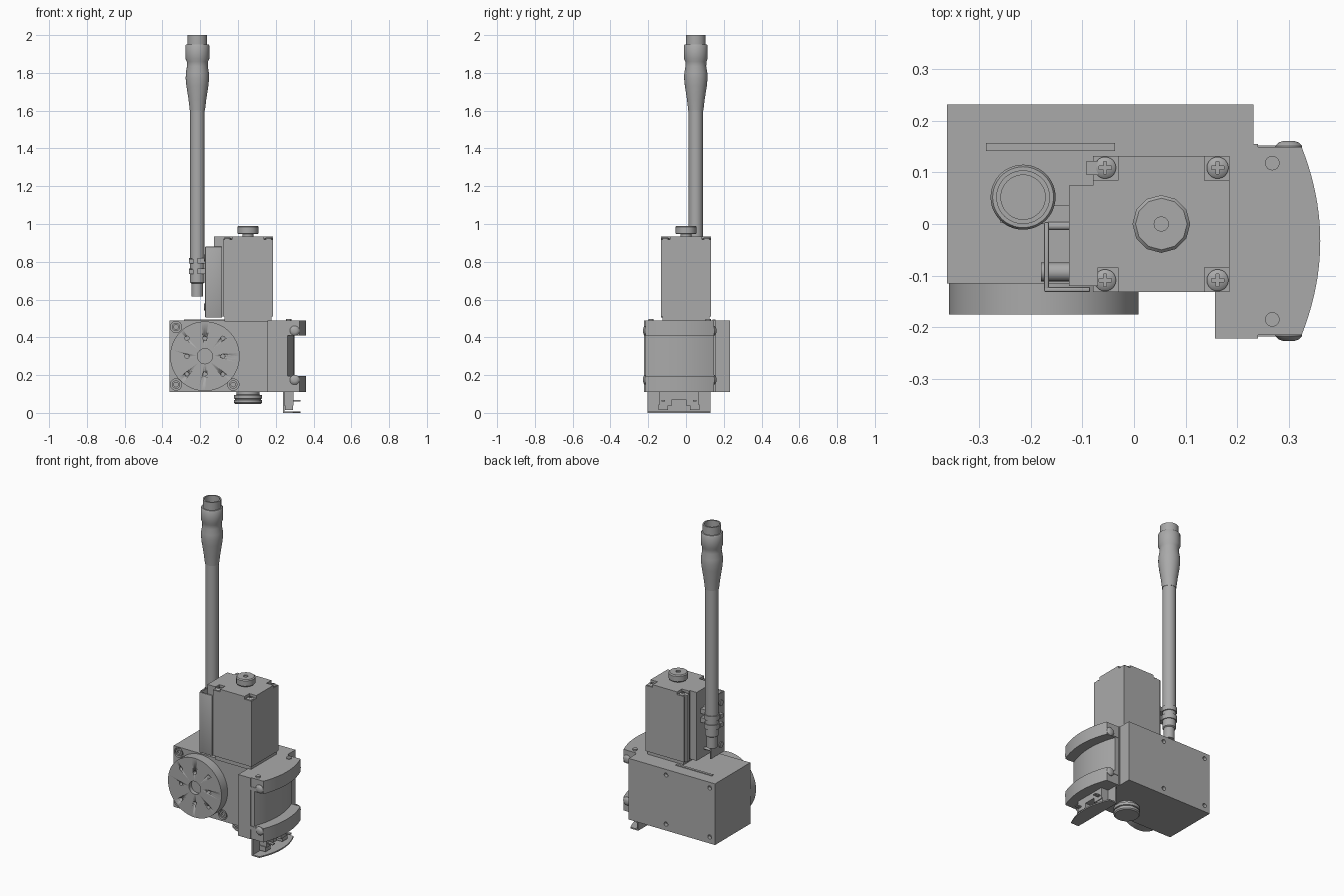
import bpy, bmesh, math
from mathutils import Matrix, Vector

if "Cube" in bpy.data.objects:
    bpy.data.objects.remove(bpy.data.objects["Cube"], do_unlink=True)

metal = bpy.data.materials.new("plain_grey")
metal.use_nodes = True
grey = (0.4, 0.4, 0.4, 1)
metal.diffuse_color = grey
metal.node_tree.nodes["Principled BSDF"].inputs["Base Color"].default_value = grey


def finish(name, bm, smooth=False):
    bmesh.ops.recalc_face_normals(bm, faces=bm.faces)
    mesh = bpy.data.meshes.new(name)
    bm.to_mesh(mesh)
    bm.free()
    ob = bpy.data.objects.new(name, mesh)
    bpy.context.collection.objects.link(ob)
    mesh.materials.append(metal)
    if smooth:
        bpy.ops.object.select_all(action='DESELECT')
        bpy.context.view_layer.objects.active = ob
        ob.select_set(True)
        bpy.ops.object.shade_smooth_by_angle(angle=math.radians(35))
    return ob


def box(name, x, y, z, bevel=0):
    bm = bmesh.new()
    bmesh.ops.create_cube(bm, size=1)
    for v in bm.verts:
        v.co = [(lo + hi) / 2 + c * (hi - lo) for c, (lo, hi) in zip(v.co, (x, y, z))]
    if bevel:
        bmesh.ops.bevel(bm, geom=bm.edges[:], offset=bevel, segments=2, affect='EDGES', profile=0.5)
    return finish(name, bm, bevel > 0)


def prism(name, outline, z0, z1):
    bm = bmesh.new()
    face = bm.faces.new([bm.verts.new((x, y, z0)) for x, y in outline])
    new = bmesh.ops.extrude_face_region(bm, geom=[face])["geom"]
    bmesh.ops.translate(bm, vec=(0, 0, z1 - z0), verts=[v for v in new if isinstance(v, bmesh.types.BMVert)])
    return finish(name, bm, True)


def lathe(name, profile, origin, axis=(0, 0, 1), steps=40):
    """Revolve (radius, height) points about an axis."""
    bm = bmesh.new()
    verts = [bm.verts.new((r, 0, h)) for r, h in profile]
    edges = [bm.edges.new(pair) for pair in zip(verts, verts[1:])]
    bmesh.ops.spin(bm, geom=verts + edges, cent=(0, 0, 0), axis=(0, 0, 1), angle=math.tau, steps=steps)
    bmesh.ops.remove_doubles(bm, verts=bm.verts, dist=1e-5)
    turn = Vector((0, 0, 1)).rotation_difference(Vector(axis)).to_matrix().to_4x4()
    bm.transform(Matrix.Translation(origin) @ turn)
    return finish(name, bm, True)


def cylinder(name, r, h, origin, axis=(0, 0, 1), steps=24):
    return lathe(name, [(0, 0), (r, 0), (r, h), (0, h)], origin, axis, steps)


def cut(target, cutters):
    for c in cutters:
        c.hide_render = True
        mod = target.modifiers.new("cut", 'BOOLEAN')
        mod.object, mod.solver = c, 'EXACT'
    bpy.context.view_layer.objects.active = target
    for mod in list(target.modifiers):
        if mod.type == 'BOOLEAN':
            bpy.ops.object.modifier_apply(modifier=mod.name)
    for c in cutters:
        bpy.data.objects.remove(c, do_unlink=True)


FRONT, BACK = (0, -1, 0), (0, 1, 0)

# Gear housing with countersunk bolt holes and sockets
housing = box("gear_housing", (-.362, .232), (-.115, .232), (.11, .49))
holes = [cylinder("hole", .013, .04, (x, .21, z), BACK) for x in (-.325, -.025) for z in (.15, .455)]
corners = [(-.328, .455), (-.328, .15), (-.025, .15)]
holes += [cylinder("hole", .03, .03, (x, -.095, z), FRONT) for x, z in corners]
cut(housing, holes)
for x, z in corners:
    lathe("housing_bolt", [(0, 0), (.022, 0), (.022, .018), (.012, .018), (.012, .008), (0, .008)],
          (x, -.095, z), FRONT, 20)
frame = box("top_marker_plate", (-.287, -.037), (.141, .157), (.488, .494))

# Output flange
flange = lathe("output_flange", [(0, 0), (.184, 0), (.184, .06), (.04, .06), (.04, .035), (0, .035)],
               (-.175, -.115, .30), FRONT, 64)
cut(flange, [cylinder("hole", .011, .05, (-.175 + i * .095, -.145, .30 + j * .095), FRONT, 16)
             for i in (-1, 0, 1) for j in (-1, 0, 1) if i or j])

# Motor case with recessed screw corners
MX = .053
case = box("motor_case", (MX - .132, MX + .132), (-.132, .132), (.51, .935))
cut(case, [box("notch", sorted((MX + i * .084, MX + i * .2)), sorted((j * .084, j * .2)), (.918, 1))
           for i in (-1, 1) for j in (-1, 1)])
box("motor_base", (MX - .125, MX + .125), (-.125, .125), (.485, .515))
for i in (-1, 1):
    for j in (-1, 1):
        x, y = MX + i * .109, j * .109
        screw = lathe("motor_screw", [(0, 0), (.021, 0), (.021, .006), (.014, .012), (0, .014)], (x, y, .916))
        cut(screw, [box("slot", (x - a, x + a), (y - b, y + b), (.923, .95))
                    for a, b in ((.012, .003), (.003, .012))])
cylinder("top_knob_stem", .03, .02, (MX, 0, .93))
lathe("top_knob", [(0, 0), (.052, 0), (.056, .005), (.056, .038), (.05, .044), (.014, .044), (.014, .036), (0, .036)],
      (MX, 0, .946), steps=12)
lathe("bottom_knob", [(0, 0), (.06, 0), (.06, -.015), (.074, -.018), (.074, -.036), (.068, -.038),
                      (.068, -.042), (.074, -.044), (.074, -.058), (.068, -.064), (0, -.064)], (MX, 0, .112))

# Terminal box and sheet cover on the side of the motor
box("terminal_box", (-.126, -.07), (-.12, .075), (.51, .935))
box("terminal_latch", (-.092, -.07), (.095, .122), (.51, .925))
box("cover_front", (-.174, -.085), (-.132, -.122), (.505, .88), .003)
box("cover_side", (-.174, -.165), (-.132, .004), (.505, .88), .003)
for z in (.56, .82):
    cylinder("cover_screw", .018, .09, (-.18, -.093, z), (1, 0, 0))
    cylinder("cover_pin", .008, .05, (-.17, -.004, z), (1, 0, 0), 12)

# Hand lever: lower plug, collar, tube and hollow grip
LX, LY = -.215, .052
lathe("lever_tube", [(0, .615), (.031, .615), (.031, .685), (.038, .69), (.038, 1.605), (0, 1.605)], (LX, LY, 0))
for z in (.735, .79):
    lathe("lever_collar", [(.036, 0), (.044, 0), (.044, .03), (.036, .03)], (LX, LY, z))
    box("lever_clip", (LX, -.122), (.0, .036), (z, z + .03))
    box("lever_clip_ear", (LX - .044, LX - .02), (LY - .05, LY - .02), (z, z + .025))
lathe("lever_grip", [(0, 1.6), (.04, 1.6), (.047, 1.66), (.058, 1.73), (.062, 1.77), (.061, 1.80), (.055, 1.835),
                     (.056, 1.86), (.063, 1.875), (.063, 1.945), (.059, 1.951), (.052, 1.951), (.052, 2.0),
                     (.043, 2.0), (.043, 1.93), (0, 1.93)], (LX, LY, 0), steps=48)


# Side clamp with bowed flanges
def bowed(x0, edge, bulge, half, mid=-.033, n=20):
    arc = [(edge + bulge * (1 - (2 * k / n - 1) ** 2), mid + half * (2 * k / n - 1)) for k in range(n + 1)]
    return [(x0, mid - half)] + arc + [(x0, mid + half)]


box("clamp_block", (.157, .24), (-.222, .155), (.11, .49))
prism("clamp_core", bowed(.235, .263, .035, .182), .19, .415)
for name, z0, z1, rim in (("upper", .41, .49, .415), ("lower", .11, .195, .17)):
    prism(name + "_flange", bowed(.237, .325, .036, .182), z0, z1)
    prism(name + "_band", bowed(.237, .285, .035, .185), rim, rim + .02)
    for y, axis in ((-.213, FRONT), (.147, BACK)):
        z = .435 if name == "upper" else .175
        lathe("clamp_bolt", [(0, 0), (.026, 0), (.026, .004), (.019, .011), (.01, .014), (0, .014)],
              (.3, y, z), axis)
for y in (-.185, .118):
    cylinder("clamp_top_screw", .014, .014, (.268, y, .484))

# Limit stop hanging under the clamp
stop_side = box("stop_plate", (.237, .246), (-.205, .131), (0, .115))
prism("stop_foot", bowed(.237, .29, .04, .168, -.037), 0, .008)
box("stop_rail", (.245, .295), (-.14, .066), (.04, .112))
cut(bpy.data.objects["stop_rail"], [box("gap", (.25, .31), (-.075, .0), (.03, .07))])
for y in (-.12, .046):
    box("stop_contact", (.25, .29), (y - .025, y + .025), (.015, .045))
    box("stop_spring", (.285, .33), (y - .01, y + .01), (.06, .067))
